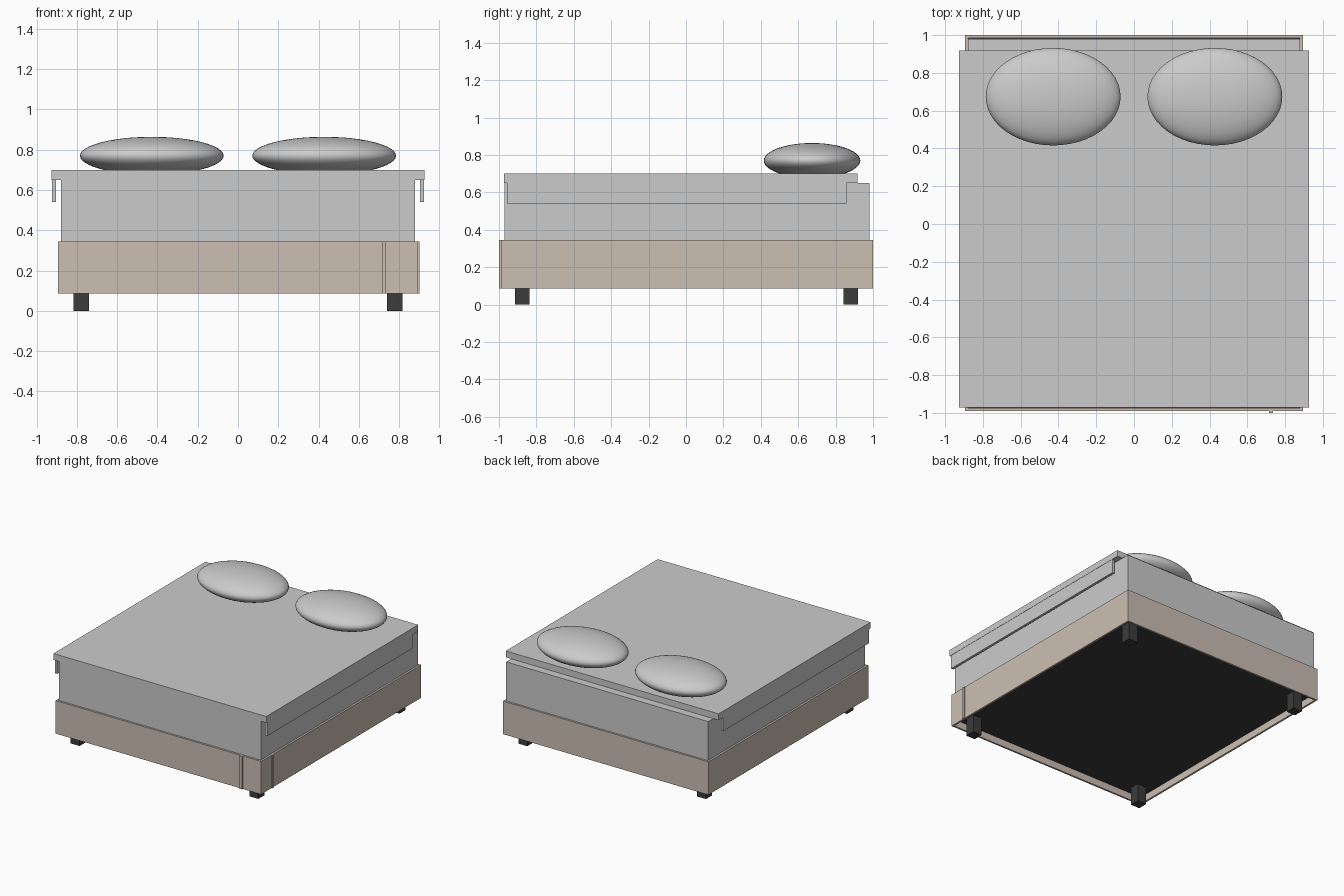
import bpy

if "Cube" in bpy.data.objects:
    bpy.data.objects.remove(bpy.data.objects["Cube"])


def material(name, r, g, b):
    m = bpy.data.materials.new(name)
    m.diffuse_color = (r, g, b, 1)
    m.use_nodes = True
    m.node_tree.nodes["Principled BSDF"].inputs["Base Color"].default_value = m.diffuse_color
    return m


WOOD = material("warm_wood", 0.60, 0.52, 0.45)
DARK = material("dark", 0.045, 0.045, 0.045)


def box(name, x0, x1, y0, y1, z0, z1, mat=None):
    bpy.ops.mesh.primitive_cube_add(
        size=1, location=((x0 + x1) / 2, (y0 + y1) / 2, (z0 + z1) / 2))
    o = bpy.context.object
    o.name = name
    o.scale = (x1 - x0, y1 - y0, z1 - z0)
    bpy.ops.object.transform_apply(location=False, rotation=False, scale=True)
    if mat:
        o.data.materials.append(mat)
    return o


# Bed frame: four thin boards around a dark base
FX, FY0, FY1, Z0, Z1, T = 0.895, -0.99, 1.0, 0.085, 0.345, 0.015
box("frame_front", -FX, FX, FY0, FY0 + T, Z0, Z1, WOOD)
box("frame_back", -FX, FX, FY1 - T, FY1, Z0, Z1, WOOD)
for s, side in ((-1, "left"), (1, "right")):
    xs = sorted((s * FX, s * (FX - T)))
    box("frame_" + side, *xs, FY0 + T, FY1 - T, Z0, Z1, WOOD)
box("base_panel", -FX + T, FX - T, FY0 + T, FY1 - T, 0.14, 0.32, DARK)

# Raised seam strips near the front right corner
box("seam_front", 0.715, 0.735, -1.0, FY0, Z0, Z1, WOOD)
box("seam_side", FX, 0.902, -0.86, -0.84, Z0, Z1, WOOD)

# Legs
for sx, nx in ((-1, "left"), (1, "right")):
    for y, ny in ((-0.876, "front"), (0.88, "back")):
        x = sx * 0.778
        box(f"leg_{ny}_{nx}", x - 0.039, x + 0.039, y - 0.039, y + 0.039,
            0, 0.15, DARK)

# Mattress
box("mattress", -0.88, 0.88, -0.97, 0.98, 0.32, 0.65)

# Cover with hanging side flaps
box("cover_top", -0.927, 0.927, -0.972, 0.918, 0.65, 0.70)
for s, side in ((-1, "left"), (1, "right")):
    xs = sorted((s * 0.925, s * 0.905))
    box("cover_flap_" + side, *xs, -0.957, 0.858, 0.54, 0.65)

# Pillows
for s, side in ((-1, "left"), (1, "right")):
    bpy.ops.mesh.primitive_uv_sphere_add(
        segments=48, ring_count=24, radius=1, location=(s * 0.428, 0.674, 0.77))
    p = bpy.context.object
    p.name = "pillow_" + side
    p.scale = (0.357, 0.258, 0.094)
    bpy.ops.object.transform_apply(location=False, rotation=False, scale=True)
    bpy.ops.object.shade_smooth()
